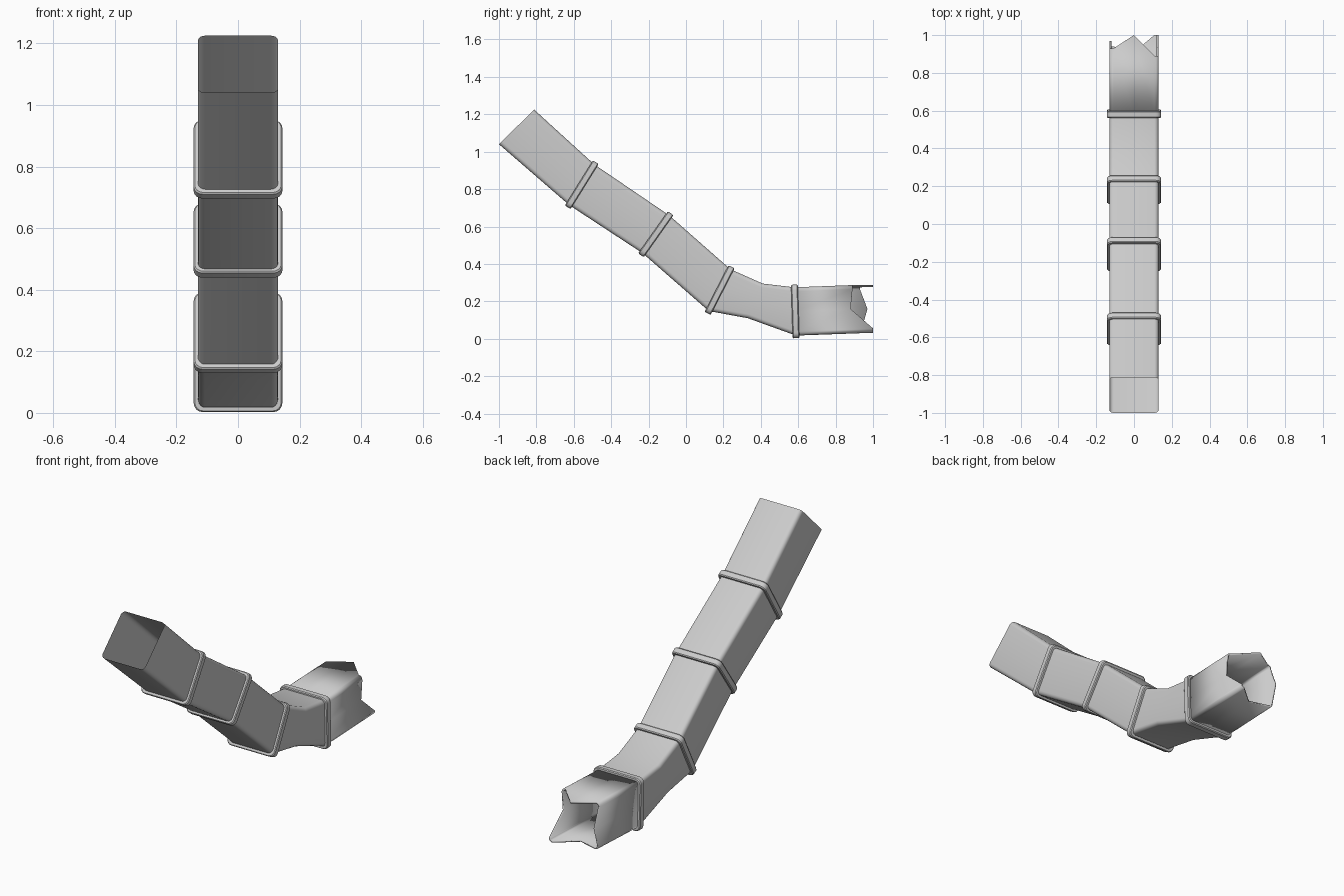
import bpy, bmesh, math
from mathutils import Vector

cube = bpy.data.objects.get("Cube")
if cube:
    bpy.data.objects.remove(cube, do_unlink=True)

metal = bpy.data.materials.new("light_grey_metal")
metal.use_nodes = True
GREY = (0.6, 0.6, 0.6, 1)
metal.diffuse_color = GREY
metal.node_tree.nodes["Principled BSDF"].inputs["Base Color"].default_value = GREY

HALF_W = 0.13
RADIUS = 0.022
ARC = 4

# Cross-sections as (bottom, top) pairs of (y, z)
mouth = ((-1.0, 1.04), (-0.812, 1.225))
joint_a = ((-0.625, 0.715), (-0.49, 0.932))
joint_b = ((-0.233, 0.458), (-0.09, 0.66))
joint_c = ((0.122, 0.148), (0.237, 0.372))
bend = ((0.33, 0.11), (0.41, 0.295))
joint_d = ((0.588, 0.017), (0.58, 0.275))
torn = ((1.0, 0.032), (1.0, 0.287))


def section(pair, grow=0.0, shift=0.0):
    """Rounded rectangle: each corner arc is followed by the middle of the next side."""
    low, high = Vector((0, *pair[0])), Vector((0, *pair[1]))
    up = (high - low).normalized()
    along = Vector((0, up.z, -up.y))
    centre = (low + high) / 2 + along * shift
    w, h, r = HALF_W + grow, (high - low).length / 2 + grow, RADIUS + grow / 2
    flat = []
    for k, (sx, sz) in enumerate(((1, 1), (-1, 1), (-1, -1), (1, -1))):
        for i in range(ARC + 1):
            a = math.pi / 2 * (k + i / ARC)
            flat.append((sx * (w - r) + r * math.cos(a), sz * (h - r) + r * math.sin(a)))
        flat.append(((0, h), (-w, 0), (0, -h), (w, 0))[k])
    return [centre + Vector((x, 0, 0)) + up * v for x, v in flat]


def loft(name, loops, closed=False):
    bm = bmesh.new()
    rows = [[bm.verts.new(p) for p in loop] for loop in loops]
    n = len(rows[0])
    pairs = list(zip(rows, rows[1:]))
    if closed:
        pairs.append((rows[-1], rows[0]))
    for a, b in pairs:
        for i in range(n):
            j = (i + 1) % n
            bm.faces.new((a[i], a[j], b[j], b[i]))
    bmesh.ops.recalc_face_normals(bm, faces=bm.faces)
    mesh = bpy.data.meshes.new(name)
    bm.to_mesh(mesh)
    bm.free()
    mesh.materials.append(metal)
    ob = bpy.data.objects.new(name, mesh)
    bpy.context.collection.objects.link(ob)
    bpy.ops.object.select_all(action='DESELECT')
    ob.select_set(True)
    bpy.context.view_layer.objects.active = ob
    bpy.ops.object.shade_smooth_by_angle(angle=math.radians(35))
    return ob


# Straight ducts and the elbow
loft("upper_duct", [section(mouth), section(joint_a)])
loft("middle_duct", [section(joint_a), section(joint_b)])
loft("lower_duct", [section(joint_b), section(joint_c)])
loft("elbow_duct", [section(joint_c), section(bend), section(joint_d)])

# Torn end: reach of each corner and of the side that follows it
corner_reach = (0.89, 0.93, 0.94, 1.0)
side_reach = (1.0, 0.97, 0.91, 0.88)
edge = section(torn)
for i, p in enumerate(edge):
    k, step = divmod(i, ARC + 2)
    p.y = side_reach[k] if step > ARC else corner_reach[k]
torn_duct = loft("torn_duct", [section(joint_d), edge])
wall = torn_duct.modifiers.new("wall", 'SOLIDIFY')
wall.thickness = 0.01
wall.offset = -1

# Collars around the joints
collar = ((-0.002, -0.018), (0.01, -0.018), (0.014, -0.013),
          (0.014, 0.013), (0.01, 0.018), (-0.002, 0.018))
for name, pair in (("upper", joint_a), ("middle", joint_b),
                   ("lower", joint_c), ("elbow", joint_d)):
    loft(name + "_collar", [section(pair, g, s) for g, s in collar], closed=True)
